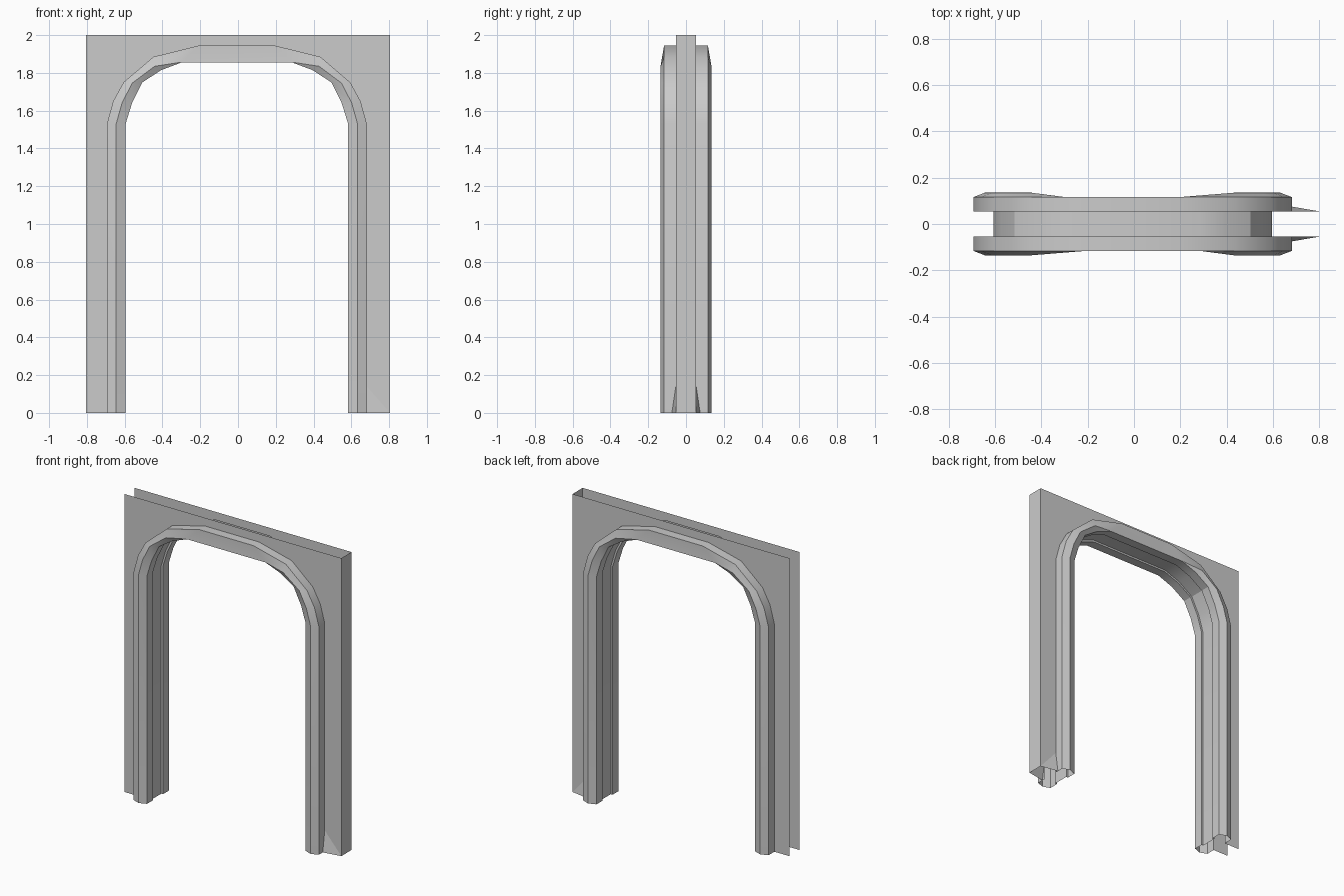
import bpy

if "Cube" in bpy.data.objects:
    bpy.data.objects.remove(bpy.data.objects["Cube"])

SHIFT = -0.006           # the arch sits slightly left of the wall centre
PANEL_Y, TRIM_Y, RIDGE_Y = 0.054, 0.116, 0.135
HALF_W, TOP = 0.805, 2.0

# Right half of each arch line, floor to crown, as (x, z)
OUTER = [(.688, 0), (.688, 1.53), (.655, 1.65), (.60, 1.75), (.442, 1.885), (.20, 1.945)]
RIDGE = [(.639, 0), (.639, 1.53), (.608, 1.64), (.555, 1.745), (.435, 1.835), (.292, 1.857)]
INNER = [(.589, 0), (.589, 1.53), (.555, 1.64), (.50, 1.75), (.40, 1.815), (.29, 1.856)]
RECESS = [(.602, 0), (.602, 1.53), (.567, 1.646), (.51, 1.758), (.405, 1.827), (.292, 1.868)]


def full_arch(half):
    """Mirror a half line into a complete right-to-left arch."""
    pts = half + [(-x, z) for x, z in reversed(half)]
    return [(x + SHIFT, z) for x, z in pts]


def make_object(name, verts, faces):
    mesh = bpy.data.meshes.new(name)
    mesh.from_pydata(verts, [], faces)
    mesh.update()
    obj = bpy.data.objects.new(name, mesh)
    bpy.context.collection.objects.link(obj)
    return obj


# Arch trim: cross-section rows swept along the arch, front to back
ridge_depth = [RIDGE_Y] * 5 + [TRIM_Y]
ridge_depth += ridge_depth[::-1]
half_rows = [(OUTER, PANEL_Y), (OUTER, TRIM_Y), (RIDGE, None),
             (INNER, TRIM_Y), (INNER, PANEL_Y), (RECESS, PANEL_Y)]
rows = [(line, depth, -1) for line, depth in half_rows]
rows += [(line, depth, 1) for line, depth in reversed(half_rows)]
n = 2 * len(OUTER)
verts, faces = [], []
for line, depth, side in rows:
    for i, (x, z) in enumerate(full_arch(line)):
        verts.append((x, side * (ridge_depth[i] if depth is None else depth), z))
for r in range(len(rows) - 1):
    for i in range(n - 1):
        a = r * n + i
        faces.append((a, a + n, a + n + 1, a + 1))
trim = make_object("arch_trim", verts, faces)
bpy.context.view_layer.objects.active = trim
trim.select_set(True)
bpy.ops.object.shade_smooth_by_angle(angle=0.5)
trim.select_set(False)

# Front and back wall panels, with a flared flap at the right foot
FLAP_H, FLAP_Y = 0.14, 0.075
arch = full_arch(OUTER)
foot_x = arch[0][0]
for name, s in (("front_panel", -1), ("back_panel", 1)):
    outline = [(foot_x, FLAP_H)] + arch[1:]
    outline += [(-HALF_W, 0), (-HALF_W, TOP), (HALF_W, TOP), (HALF_W, 0)]
    pv = [(x, s * PANEL_Y, z) for x, z in outline]
    pv.append((foot_x, s * FLAP_Y, 0))
    k = len(outline)
    wall, flap = list(range(k)), [0, k - 1, k]
    if s < 0:
        flap.reverse()
    else:
        wall.reverse()
    if s < 0:
        wall.reverse()
    else:
        flap.reverse()
        wall.reverse()
    make_object(name, pv, [wall[::-1] if s < 0 else wall[::-1][::-1], flap])

# Closed right end of the wall
make_object("right_end", [(HALF_W, -PANEL_Y, 0), (HALF_W, PANEL_Y, 0),
                          (HALF_W, PANEL_Y, TOP), (HALF_W, -PANEL_Y, TOP)], [(0, 1, 2, 3)])
